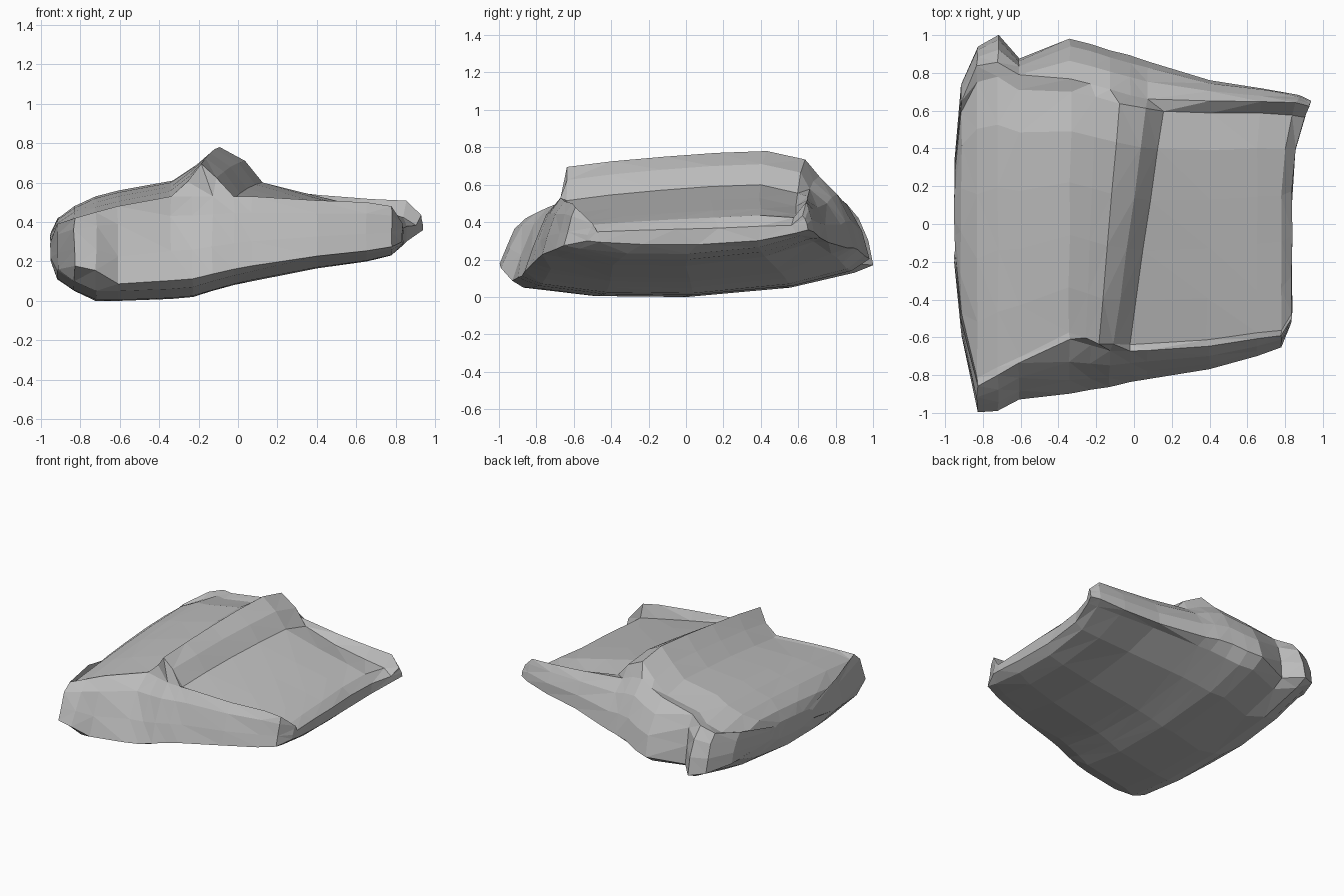
import bpy
import bmesh
import math
import random

random.seed(4)

cube = bpy.data.objects.get("Cube")
if cube:
    bpy.data.objects.remove(cube, do_unlink=True)


def make_material(name, colour):
    material = bpy.data.materials.new(name)
    material.use_nodes = True
    material.diffuse_color = colour
    material.node_tree.nodes["Principled BSDF"].inputs["Base Color"].default_value = colour
    return material


def lerp(start, end, amount):
    return start + (end - start) * amount


# Slices from left to right:
# x, underside, shelf height, top height, front, front shelf, back, back shelf
slices = [
    (-.95, .2, .31, .34, -.2, -.15, .35, .3),
    (-.915, .11, .39, .42, -.6, -.5, .75, .65),
    (-.83, .05, .42, .48, -1, -.86, .94, .84),
    (-.72, 0, .45, .53, -.99, -.8, 1, .86),
    (-.61, 0, .48, .56, -.93, -.74, .88, .79),
    (-.34, .01, .53, .61, -.9, -.61, .98, .77),
    (-.23, .02, .53, .69, -.88, -.64, .95, .74),
    (-.13, .05, .53, .78, -.86, -.67, .92, .71),
    (-.02, .08, .53, .71, -.84, -.67, .89, .68),
    (.07, .1, .53, .6, -.82, -.67, .86, .66),
    (.4, .165, .51, .53, -.77, -.65, .76, .65),
    (.65, .2, .5, .47, -.7, -.61, .72, .65),
    (.78, .23, .48, .43, -.65, -.59, .68, .64),
    (.835, .28, .39, .37, -.53, -.5, .65, .62),
]

# Fraction along each band, with its rise or drop
top_band = [(.025, -.085), (.2, -.055), (.4, -.03), (.6, -.01), (.8, 0), (.95, -.045)]
under_band = [(.95, .13), (.78, .05), (.5, 0), (.25, .005), (.06, .05)]
front_wall = [(0, .18), (.25, .47), (.6, .81), (1, 1)]
back_wall = [(1, 1), (.55, .84), (.17, .6), (0, .34)]


def slice_outline(underside, shelf, top, front, front_shelf, back, back_shelf):
    """Closed outline as depth, height and whether the point is on the top."""
    thickness = min(1, (top - underside) / .35)
    # The left front corner bulges higher up than the rest of the front
    bulge = .2 if front < -.95 else 0
    outline = []
    for inward, up in front_wall:
        height = lerp(underside, shelf, up + bulge * (1 - up))
        outline.append((lerp(front, front_shelf, inward), height, False))
    for along, rise in top_band:
        outline.append((lerp(front_shelf, back_shelf, along), top + rise * thickness, True))
    back_height = lerp(shelf, top, .38) + .02
    for inward, up in back_wall:
        outline.append((lerp(back, back_shelf, inward), lerp(underside, back_height, up), False))
    for along, rise in under_band:
        outline.append((lerp(front, back, along), underside + rise * thickness, False))
    return outline


def place(x, y, z, on_top):
    # The ridge leans across the top from front to back
    if on_top:
        x += .15 * y * math.exp(-((x - .05) / .25) ** 2)
    # The right back corner is drawn out to a point
    if x > .6:
        pull = max(0, y / .64) ** 3 * (x - .6) / .23
        x += .1 * pull
        z += .035 * pull
    return [axis + random.uniform(-.004, .004) for axis in (x, y)] + [max(0, z)]


# Faceted stone slab
stone = bmesh.new()
rings = []
for x, *measures in slices:
    rings.append([stone.verts.new(place(x, *point)) for point in slice_outline(*measures)])

for ring, following in zip(rings, rings[1:]):
    for index in range(len(ring)):
        after = (index + 1) % len(ring)
        stone.faces.new((ring[index], ring[after], following[after], following[index]))
stone.faces.new(rings[0])
stone.faces.new(rings[-1])

bmesh.ops.recalc_face_normals(stone, faces=stone.faces)
bmesh.ops.triangulate(stone, faces=stone.faces)

mesh = bpy.data.meshes.new("stone_slab")
stone.to_mesh(mesh)
stone.free()
mesh.materials.append(make_material("stone grey", (.5, .5, .5, 1)))
slab = bpy.data.objects.new("stone_slab", mesh)
bpy.context.collection.objects.link(slab)
